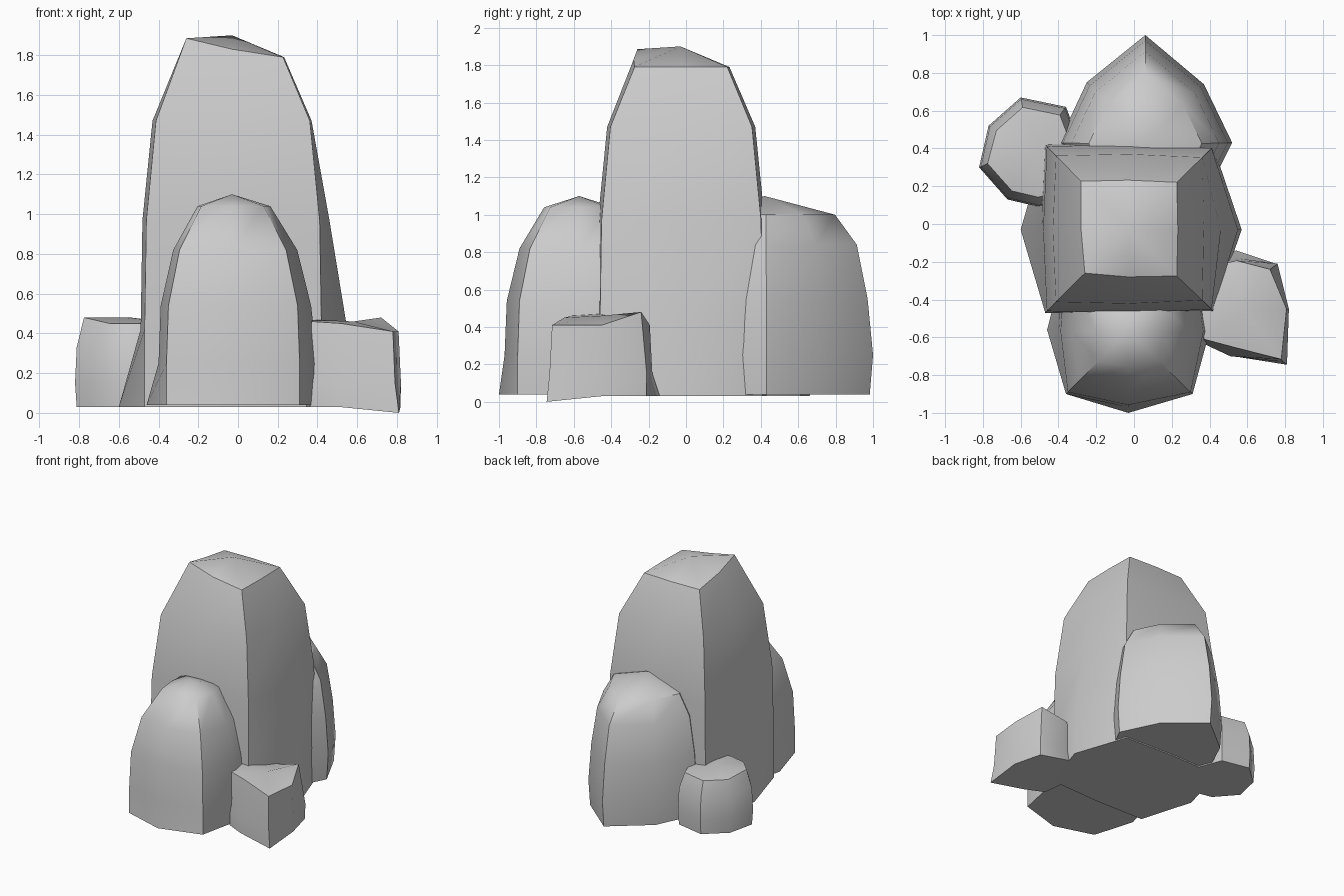
import bpy, bmesh
from math import radians


def rock(name, center, plan, levels, apex, moves=None):
    """Loft an eight-sided plan through (z, scale) levels and close with a peak.
    Plan order: E, NE, N, NW, W, SW, S, SE. moves: {(level, side): (x, y, z)}"""
    moves = moves or {}
    cx, cy = center
    bm = bmesh.new()
    rings = []
    for i, (z, s) in enumerate(levels):
        rings.append([bm.verts.new(moves.get((i, j), (cx + (x - cx) * s, cy + (y - cy) * s, z)))
                      for j, (x, y) in enumerate(plan)])
    n = len(plan)
    for a, b in zip(rings, rings[1:]):
        for j in range(n):
            k = (j + 1) % n
            bm.faces.new((a[j], a[k], b[k], b[j]))
    top = bm.verts.new(apex)
    for j in range(n):
        bm.faces.new((rings[-1][j], rings[-1][(j + 1) % n], top))
    bm.faces.new(rings[0][::-1])
    bmesh.ops.recalc_face_normals(bm, faces=bm.faces)
    mesh = bpy.data.meshes.new(name)
    bm.to_mesh(mesh)
    bm.free()
    ob = bpy.data.objects.new(name, mesh)
    bpy.context.collection.objects.link(ob)
    bpy.ops.object.select_all(action='DESELECT')
    ob.select_set(True)
    bpy.context.view_layer.objects.active = ob
    bpy.ops.object.shade_smooth_by_angle(angle=radians(42))
    return ob


# Tall central boulder, flared at its east and west foot
rock("main_boulder", (-0.03, -0.03),
     [(0.43, -0.03), (0.42, 0.41), (-0.03, 0.43), (-0.47, 0.42),
      (-0.49, -0.03), (-0.47, -0.47), (-0.03, -0.48), (0.42, -0.46)],
     [(0.03, 1.0), (0.42, 1.0), (0.97, 0.98), (1.47, 0.87), (1.79, 0.57)],
     (-0.03, -0.03, 1.90),
     {(0, 0): (0.57, -0.03, 0.03), (0, 4): (-0.60, -0.03, 0.03),
      (1, 0): (0.55, -0.03, 0.42), (2, 0): (0.46, -0.03, 0.97),
      (4, 4): (-0.28, -0.03, 1.83), (4, 5): (-0.26, -0.26, 1.885),
      (4, 6): (-0.03, -0.28, 1.83)})

# Medium boulder in front
rock("front_boulder", (-0.03, -0.57),
     [(0.38, -0.57), (0.33, -0.25), (-0.03, -0.18), (-0.38, -0.25),
      (-0.40, -0.57), (-0.36, -0.90), (-0.03, -0.97), (0.31, -0.90)],
     [(0.04, 1.0), (0.25, 1.0), (0.54, 0.97), (0.82, 0.80), (1.04, 0.47)],
     (-0.03, -0.57, 1.10),
     {(0, 4): (-0.46, -0.56, 0.04), (0, 6): (-0.03, -1.0, 0.04),
      (1, 0): (0.40, -0.57, 0.25)})

# Medium boulder behind, with a ridge pointing back
rock("back_boulder", (0.06, 0.42),
     [(0.52, 0.43), (0.37, 0.74), (0.06, 1.0), (-0.25, 0.75),
      (-0.40, 0.43), (-0.28, 0.15), (0.06, 0.05), (0.38, 0.15)],
     [(0.04, 0.97), (0.25, 1.0), (0.55, 0.95), (0.84, 0.85), (1.0, 0.65)],
     (0.06, 0.42, 1.10))

# Small stone at the left rear
rock("left_stone", (-0.54, 0.38),
     [(-0.25, 0.33), (-0.36, 0.62), (-0.60, 0.67), (-0.77, 0.52),
      (-0.82, 0.30), (-0.67, 0.13), (-0.50, 0.09), (-0.32, 0.14)],
     [(0.03, 0.97), (0.15, 1.0), (0.33, 0.97), (0.45, 0.82)],
     (-0.54, 0.38, 0.48), {(3, 4): (-0.775, 0.32, 0.48)})

# Small stone at the right front, dipping at its outer corner
rock("right_stone", (0.58, -0.45),
     [(0.82, -0.45), (0.76, -0.21), (0.54, -0.18), (0.38, -0.22),
      (0.34, -0.45), (0.36, -0.63), (0.51, -0.70), (0.79, -0.73)],
     [(0.03, 0.99), (0.15, 1.0), (0.41, 0.95)],
     (0.58, -0.45, 0.46),
     {(0, 2): (0.54, -0.14, 0.03), (0, 7): (0.81, -0.745, 0.0),
      (2, 1): (0.72, -0.24, 0.48), (2, 5): (0.37, -0.61, 0.46),
      (2, 6): (0.52, -0.65, 0.45), (2, 4): (0.36, -0.45, 0.47)})
